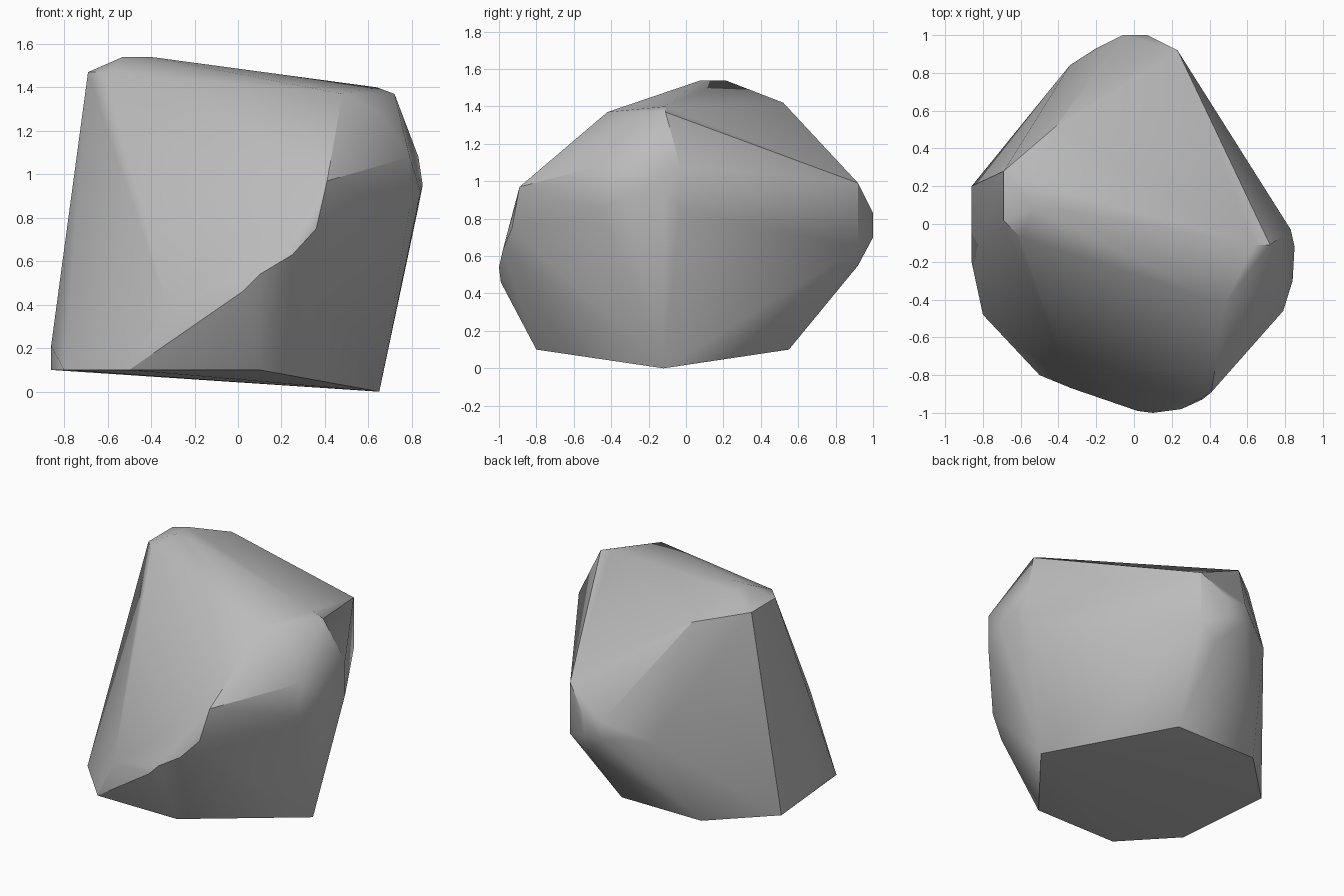
import bpy
import bmesh
import math

# Remove the default object only
default_cube = bpy.data.objects.get("Cube")
if default_cube:
    bpy.data.objects.remove(default_cube, do_unlink=True)


def make_material(name, colour):
    material = bpy.data.materials.new(name)
    material.use_nodes = True
    material.diffuse_color = colour
    shader = material.node_tree.nodes["Principled BSDF"]
    shader.inputs["Base Color"].default_value = colour
    return material


def add_corners(bm, corners):
    """Add hull corners given in hundredths of a unit."""
    for corner in corners:
        bm.verts.new([value / 100 for value in corner])


def add_level(bm, height, corners):
    """Add hull corners that share one height."""
    add_corners(bm, [(x, y, height) for x, y in corners])


def add_edge(bm, x, y, low, high):
    """Add a short upright edge."""
    add_corners(bm, [(x, y, low), (x, y, high)])


rock_mesh = bmesh.new()

# Underside: a nearly flat outline that tips down to one corner
add_level(rock_mesh, 10, [(10, 55), (-50, 55), (-86, 20), (-80, -48),
                          (-50, -80), (10, -80)])
add_corners(rock_mesh, [(65, -12, 0), (-86, -20, 21)])

# Crown: small flat top with a chipped rim
add_level(rock_mesh, 154, [(-53, 8), (-53, 21), (-40, 8)])
add_level(rock_mesh, 147, [(-69, 2), (-69, 28), (-60, -7)])
add_corners(rock_mesh, [(-41, 52, 142)])

# Back nose: blunt tip with worn edges
for x in (7, -6):
    add_edge(rock_mesh, x, 100, 70, 83)
add_edge(rock_mesh, 23, 92, 64, 99)
add_corners(rock_mesh, [(10, 92, 55), (-20, 93, 72), (-34, 84, 70)])

# Front ridge: rounded brow curving up from the base
add_corners(rock_mesh, [(-33, -87, 40), (2, -99, 46), (10, -100, 54),
                        (25, -98, 63), (36, -93, 75), (41, -89, 97)])

# Left shoulder: rounded side below the upper corner
add_corners(rock_mesh, [(64, -11, 140), (72, -11, 137), (48, -42, 137),
                        (66, -38, 128), (85, -12, 95), (84, -30, 92)])
add_edge(rock_mesh, 83, -3, 85, 108)
add_edge(rock_mesh, 79, -46, 85, 108)

# Wrap all the corners in one closed skin
hull = bmesh.ops.convex_hull(rock_mesh, input=rock_mesh.verts)
unused = {item for key in ("geom_interior", "geom_unused") for item in hull[key]
          if isinstance(item, bmesh.types.BMVert)}
bmesh.ops.delete(rock_mesh, geom=list(unused), context="VERTS")
bmesh.ops.recalc_face_normals(rock_mesh, faces=rock_mesh.faces)

mesh = bpy.data.meshes.new("rock")
rock_mesh.to_mesh(mesh)
rock_mesh.free()
mesh.materials.append(make_material("stone grey", (0.5, 0.5, 0.5, 1)))

# Soften the worn areas and keep the broken edges crisp
rock = bpy.data.objects.new("rock", mesh)
bpy.context.collection.objects.link(rock)
bpy.ops.object.select_all(action="DESELECT")
rock.select_set(True)
bpy.context.view_layer.objects.active = rock
bpy.ops.object.shade_smooth_by_angle(angle=math.radians(30))
